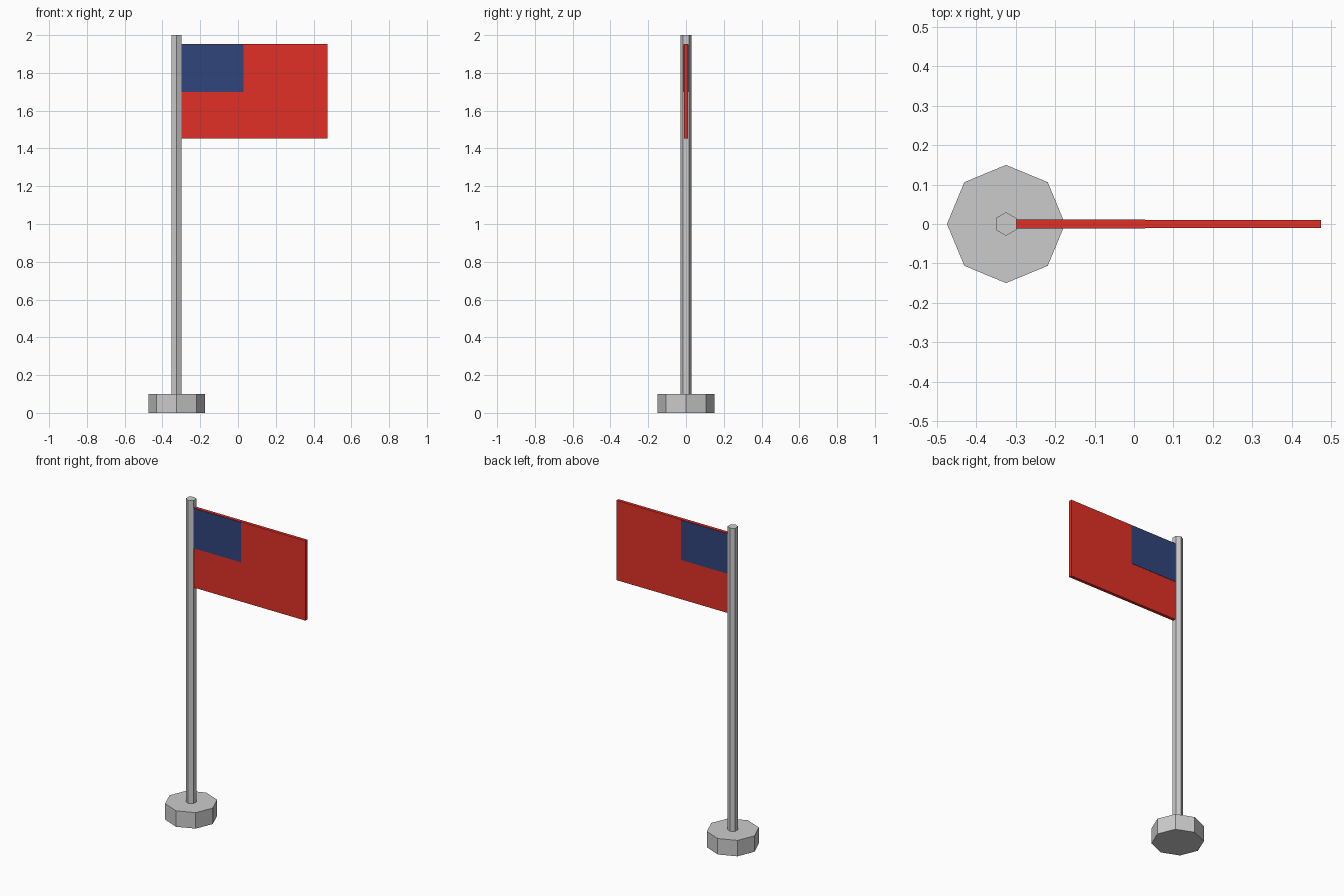
import bpy

if "Cube" in bpy.data.objects:
    bpy.data.objects.remove(bpy.data.objects["Cube"])

POLE_X = -0.325


def material(name, color):
    m = bpy.data.materials.new(name)
    m.diffuse_color = color
    m.use_nodes = True
    m.node_tree.nodes["Principled BSDF"].inputs["Base Color"].default_value = m.diffuse_color
    return m


def prism(name, sides, radius, height):
    bpy.ops.mesh.primitive_cylinder_add(vertices=sides, radius=radius, depth=height,
                                        location=(POLE_X, 0, height / 2))
    bpy.context.object.name = name


def panel(name, x0, x1, thickness, z0, z1, mat):
    bpy.ops.mesh.primitive_cube_add(size=1, location=((x0 + x1) / 2, 0, (z0 + z1) / 2))
    ob = bpy.context.object
    ob.name = name
    ob.scale = (x1 - x0, thickness, z1 - z0)
    bpy.ops.object.transform_apply(location=False, rotation=False, scale=True)
    ob.data.materials.append(mat)


# Octagonal foot and hexagonal pole
prism("base", 8, 0.15, 0.1)
prism("pole", 6, 0.03, 2.0)

# Flag cloth, with a slightly thicker corner block showing on both faces
red = material("flag_red", (0.75, 0.03, 0.02, 1))
blue = material("flag_blue", (0.03, 0.06, 0.2, 1))
panel("flag", POLE_X, 0.475, 0.02, 1.453, 1.953, red)
panel("flag_corner", POLE_X, 0.028, 0.024, 1.70, 1.95, blue)
